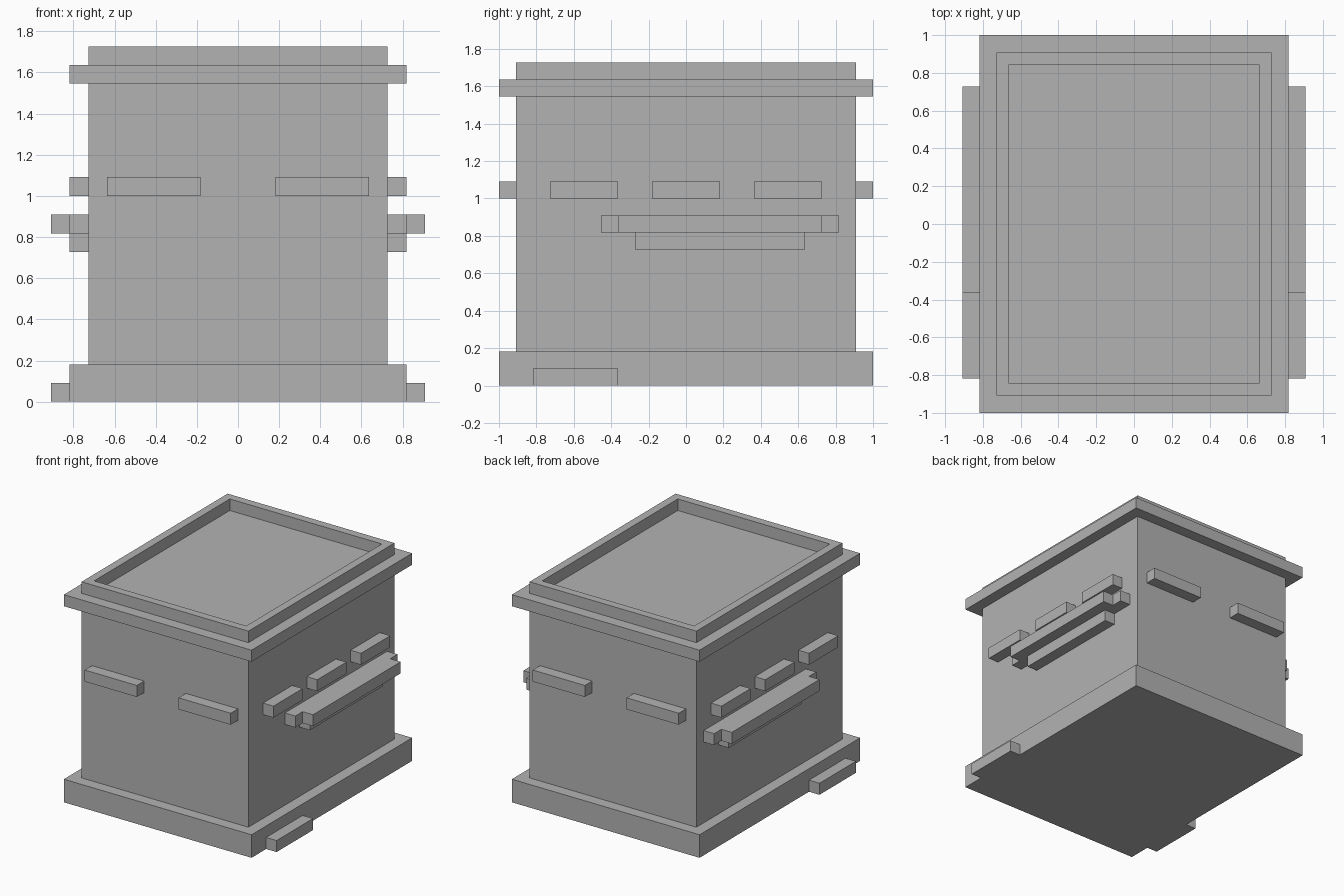
import bpy
import bmesh

old = bpy.data.objects.get("Cube")
if old:
    bpy.data.objects.remove(old, do_unlink=True)

U = 1 / 11  # one module of the blocky design

grey = bpy.data.materials.new("plain_grey")
grey.use_nodes = True
colour = (0.45, 0.45, 0.45, 1)
grey.diffuse_color = colour
grey.node_tree.nodes["Principled BSDF"].inputs["Base Color"].default_value = colour


def box(name, xs, ys, zs, recess=False):
    """Box from min/max pairs in modules; optionally sink the top inside a rim."""
    bm = bmesh.new()
    bmesh.ops.create_cube(bm, size=1)
    for v in bm.verts:
        v.co = [U * (lo + (c + 0.5) * (hi - lo))
                for c, (lo, hi) in zip(v.co, (xs, ys, zs))]
    if recess:
        bm.normal_update()
        top = max(bm.faces, key=lambda f: f.calc_center_median().z)
        bmesh.ops.inset_region(bm, faces=[top], thickness=U)
        floor = bmesh.ops.extrude_discrete_faces(bm, faces=[top])["faces"][0]
        bmesh.ops.translate(bm, verts=floor.verts, vec=(0, 0, -U))
    mesh = bpy.data.meshes.new(name)
    bm.to_mesh(mesh)
    bm.free()
    mesh.materials.append(grey)
    obj = bpy.data.objects.new(name, mesh)
    bpy.context.collection.objects.link(obj)
    return obj


def span(a, b, side):
    return tuple(sorted((a * side, b * side)))


# Main stack: base, hive body, lid and raised rim with a sunken top
box("base", (-9, 9), (-11, 11), (0, 2))
box("hive_body", (-8, 8), (-10, 10), (2, 17))
box("lid", (-9, 9), (-11, 11), (17, 18))
box("lid_rim", (-8, 8), (-10, 10), (17.5, 19), recess=True).data.update()

for side, label in ((1, "left"), (-1, "right")):
    inner, outer = span(8, 9, side), span(9, 10, side)
    # Entrance ledge in two layers with a support below
    box(label + "_ledge_inner", inner, (-5, 9), (9, 10))
    box(label + "_ledge_outer", outer, (-4, 8), (9, 10))
    box(label + "_ledge_support", inner, (-3, 7), (8, 9))
    # Foot block beside the base
    box(label + "_foot_block", outer, (-9, -4), (0, 1))
    # Row of three handle strips on the long side
    for i, ys in enumerate(((-8, -4), (-2, 2), (4, 8))):
        box(f"{label}_side_strip_{i + 1}", inner, ys, (11, 12))
    # Strips on the front and back
    for end, end_label in ((-1, "front"), (1, "back")):
        box(f"{end_label}_strip_{label}", span(2, 7, side),
            span(10, 11, end), (11, 12))
